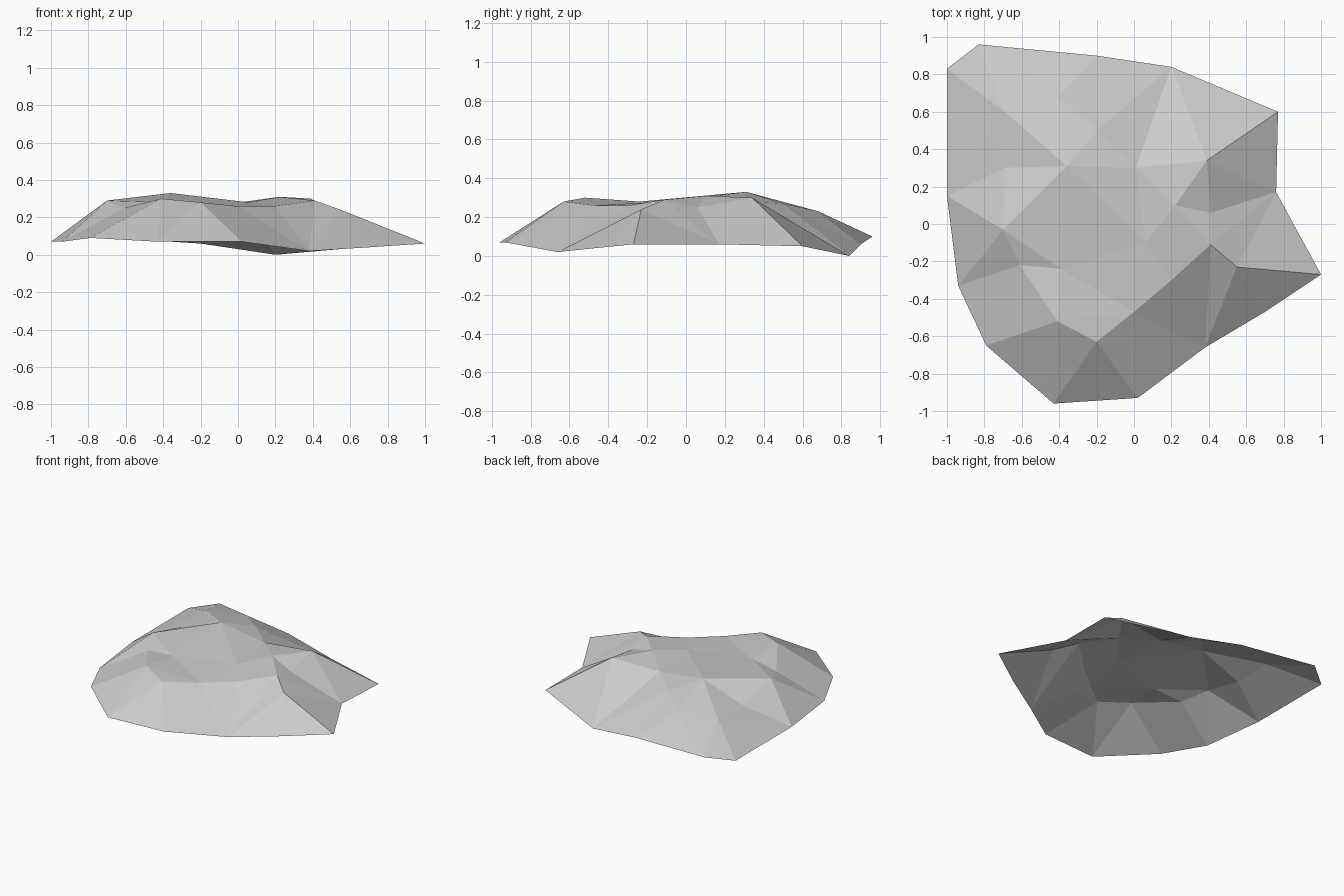
import bpy
from mathutils import Vector
from mathutils.geometry import delaunay_2d_cdt

cube = bpy.data.objects.get("Cube")
if cube:
    bpy.data.objects.remove(cube, do_unlink=True)


def make_material(name, colour):
    material = bpy.data.materials.new(name)
    material.use_nodes = True
    material.diffuse_color = colour
    material.node_tree.nodes["Principled BSDF"].inputs["Base Color"].default_value = colour
    return material


def closed_loop(start, count):
    return [(start + i, start + (i + 1) % count) for i in range(count)]


# Lower rim of the open shell, anticlockwise from the back right corner
rim = [
    (-1, .83, .07), (-1, .15, .07), (-.94, -.33, .07), (-.79, -.65, .09),
    (-.43, -.96, .07), (.02, -.93, .07), (.38, -.66, .02), (.7, -.47, .04),
    (1, -.27, .06), (.76, .17, .06), (.77, .6, .05), (.2, .84, 0),
    (-.2, .9, .06), (-.83, .96, .1),
]

# Upper break line where the sloping sides meet the crown
shoulder = [
    (-.69, .6, .22), (-.69, .3, .21), (-.7, -.03, .29), (-.61, -.22, .25),
    (-.41, -.52, .3), (-.2, -.63, .28), (0, -.47, .26), (.2, -.3, .26),
    (.41, -.11, .29), (.41, .06, .25), (.39, .34, .3), (.01, .3, .28),
    (-.2, .5, .27), (-.4, .68, .23),
]

# Crown peaks, followed by the short spur on the front left slope
peak, front_knoll, saddle, left_knoll, spur = range(5)
crown = [
    (-.36, .31, .33), (-.39, -.24, .28), (.06, -.1, .28),
    (.22, .1, .31), (.55, -.23, .24),
]

points = [Vector(p) for p in rim + shoulder + crown]
shoulder_start = len(rim)
crown_start = shoulder_start + len(shoulder)

edges = closed_loop(0, len(rim)) + closed_loop(shoulder_start, len(shoulder))

# Creases running from each rim corner up to the shoulder
creases = {
    0: (0,), 1: (1, 2), 2: (2, 3), 3: (4,), 4: (4, 5), 5: (5, 6), 6: (7, 8),
    9: (8, 9, 10), 10: (10,), 11: (11, 12), 12: (13,), 13: (0, 13),
}
for corner, targets in creases.items():
    edges += [(corner, shoulder_start + t) for t in targets]

# Creases across the crown
crown_creases = {
    peak: (1, 11, 12), front_knoll: (2, 3, 4), saddle: (6,),
    left_knoll: (9, 10, 11), spur: (8,),
}
for top, targets in crown_creases.items():
    edges += [(crown_start + top, shoulder_start + t) for t in targets]
edges += [(crown_start + spur, corner) for corner in (7, 8, 9)]

# Fill the outline with flat triangles that keep every crease
flat, _, faces, *_ = delaunay_2d_cdt([p.xy for p in points], edges, [], 1, 1e-5)
corners = []
for v in flat:
    nearest = min(points, key=lambda p: (p.xy - v).length)
    corners.append((v.x, v.y, nearest.z))

mesh = bpy.data.meshes.new("rock_shell")
mesh.from_pydata(corners, [], faces)
mesh.update()
if sum(f.normal.z for f in mesh.polygons) < 0:
    mesh.flip_normals()
mesh.materials.append(make_material("pale grey stone", (.6, .6, .6, 1)))
rock = bpy.data.objects.new("rock_shell", mesh)
bpy.context.scene.collection.objects.link(rock)
